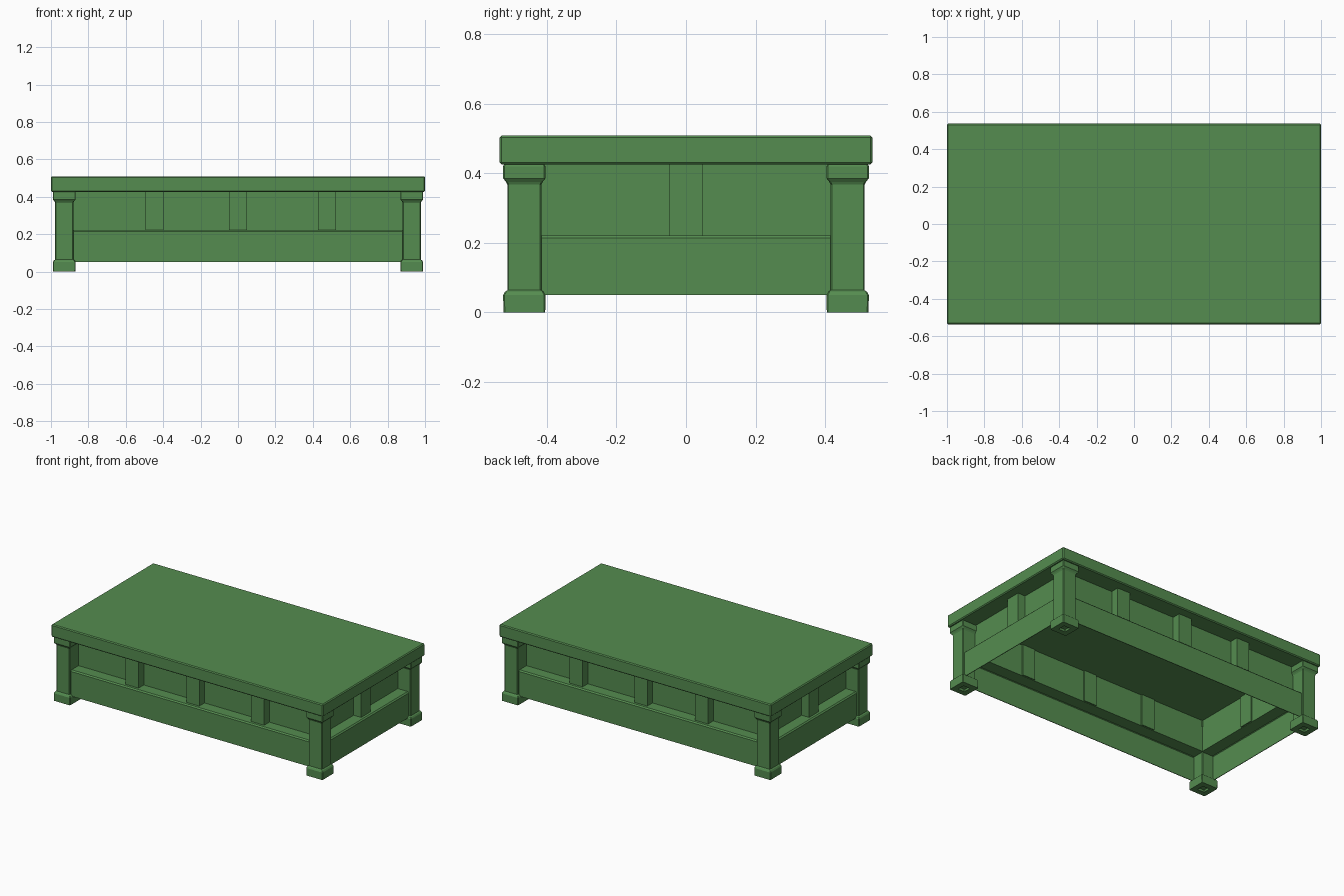
import bpy, bmesh

if "Cube" in bpy.data.objects:
    bpy.data.objects.remove(bpy.data.objects["Cube"])

green = bpy.data.materials.new("green_paint")
green.diffuse_color = (0.09, 0.265, 0.08, 1)
green.use_nodes = True
green.node_tree.nodes["Principled BSDF"].inputs["Base Color"].default_value = green.diffuse_color


def finish(name, bm):
    bmesh.ops.recalc_face_normals(bm, faces=bm.faces)
    mesh = bpy.data.meshes.new(name)
    bm.to_mesh(mesh)
    bm.free()
    obj = bpy.data.objects.new(name, mesh)
    bpy.context.collection.objects.link(obj)
    mesh.materials.append(green)
    return obj


def box(name, x0, x1, y0, y1, z0, z1, bevel=0):
    bm = bmesh.new()
    bmesh.ops.create_cube(bm, size=1)
    for v in bm.verts:
        v.co = ((x0 + x1) / 2 + v.co.x * (x1 - x0),
                (y0 + y1) / 2 + v.co.y * (y1 - y0),
                (z0 + z1) / 2 + v.co.z * (z1 - z0))
    obj = finish(name, bm)
    if bevel:
        mod = obj.modifiers.new("edge", 'BEVEL')
        mod.width = bevel
        mod.segments = 1
    return obj


def sweep(name, cx, cy, outline, profile, closed=False):
    """Stack rings given by outline(offset) at each (offset, z) of the profile."""
    bm = bmesh.new()
    rings = [[bm.verts.new((cx + x, cy + y, z)) for x, y in outline(d)]
             for d, z in profile]
    pairs = list(zip(rings, rings[1:]))
    if closed:
        pairs.append((rings[-1], rings[0]))
    else:
        bm.faces.new(rings[0])
        bm.faces.new(rings[-1])
    for a, b in pairs:
        n = len(a)
        for i in range(n):
            j = (i + 1) % n
            bm.faces.new((a[i], a[j], b[j], b[i]))
    return finish(name, bm)


def chamfered_square(d, c=0.004):
    e = d - c
    return [(-e, -d), (e, -d), (d, -e), (d, e), (e, d), (-e, d), (-d, e), (-d, -e)]


def rectangle(d):
    x, y = 1 - d, 0.535 - d
    return [(-x, -y), (x, -y), (x, y), (-x, y)]


# Table top
box("table_top", -1, 1, -0.536, 0.536, 0.426, 0.509, 0.006)

# Legs with wider foot and cap, small recess under each foot
leg_profile = [(0.025, 0.015), (0.025, 0), (0.06, 0), (0.061, 0.05), (0.056, 0.059),
               (0.049, 0.064), (0.049, 0.368), (0.053, 0.376), (0.061, 0.386),
               (0.061, 0.42), (0.056, 0.43)]
for side, sx in (("left", -1), ("right", 1)):
    for end, sy in (("front", -1), ("back", 1)):
        sweep(f"{end}_{side}_leg", sx * 0.929, sy * 0.465, chamfered_square, leg_profile)

# Apron: lower rail, ledge and recessed panel as one thin ring
sweep("apron", 0, 0, rectangle,
      [(0.035, 0.05), (0.035, 0.214), (0.043, 0.222), (0.115, 0.222), (0.115, 0.428),
       (0.125, 0.428), (0.125, 0.216), (0.043, 0.216), (0.039, 0.212), (0.039, 0.05)],
      closed=True)

# Short posts on front and back, showing slightly inside the panel
for end, sy in (("front", -1), ("back", 1)):
    for i, x in enumerate((-0.447, 0, 0.477)):
        a, b = sorted((sy * 0.475, sy * 0.402))
        box(f"{end}_post_{i + 1}", x - 0.048, x + 0.048, a, b, 0.219, 0.428)

# Short posts on the two ends
for side, sx in (("left", -1), ("right", 1)):
    a, b = sorted((sx * 0.94, sx * 0.867))
    box(f"{side}_end_post", a, b, -0.048, 0.048, 0.219, 0.428)
